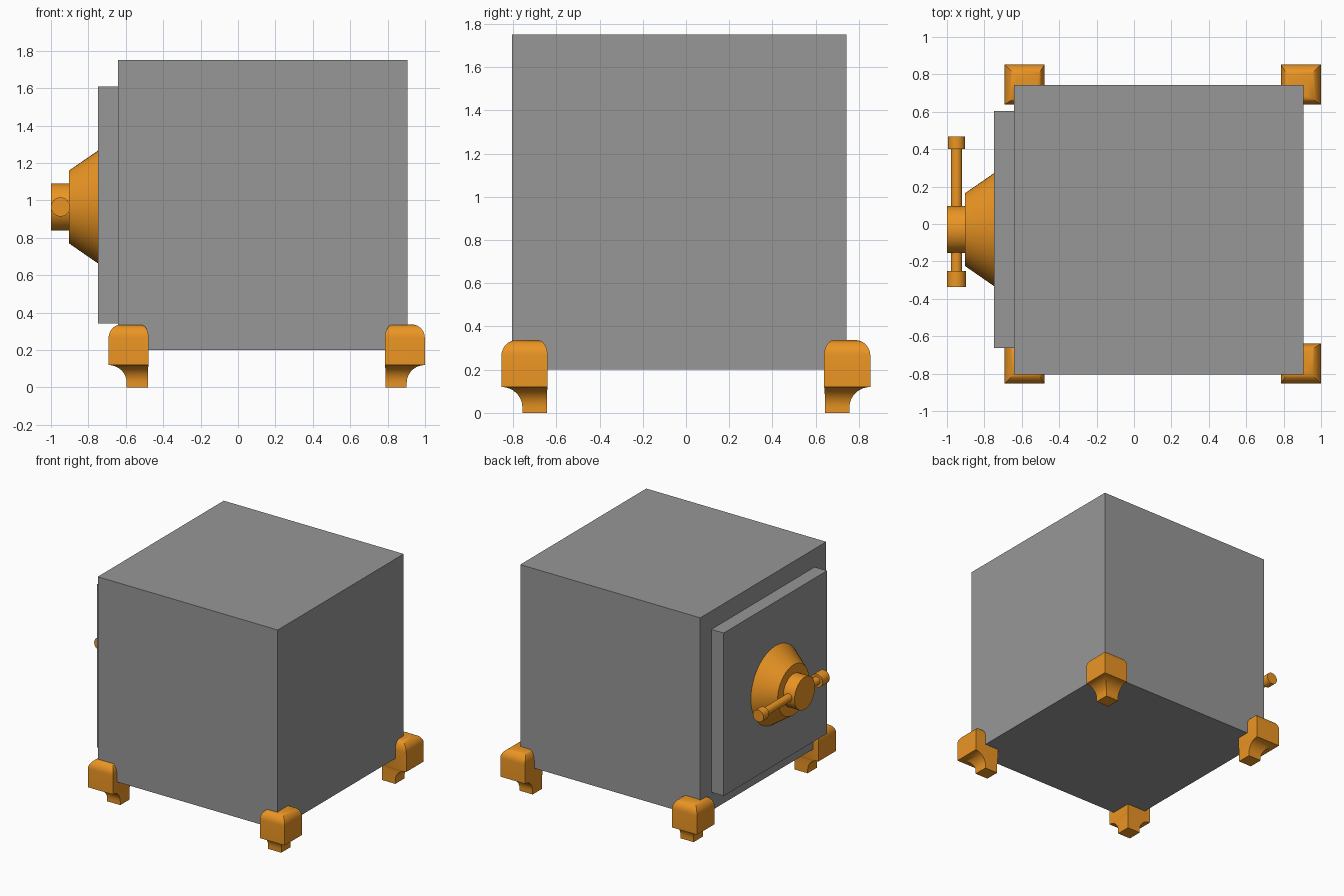
import bpy, bmesh, math
from mathutils import Matrix

if "Cube" in bpy.data.objects:
    bpy.data.objects.remove(bpy.data.objects["Cube"])

brass = bpy.data.materials.new("brass")
brass.diffuse_color = (0.83, 0.30, 0.017, 1)
brass.use_nodes = True
brass.node_tree.nodes["Principled BSDF"].inputs["Base Color"].default_value = brass.diffuse_color
steel = bpy.data.materials.new("steel")
steel.diffuse_color = (0.31, 0.31, 0.31, 1)
steel.use_nodes = True
steel.node_tree.nodes["Principled BSDF"].inputs["Base Color"].default_value = steel.diffuse_color


def finish(name, bm, mat, smooth=True):
    bmesh.ops.recalc_face_normals(bm, faces=bm.faces)
    me = bpy.data.meshes.new(name)
    bm.to_mesh(me)
    bm.free()
    ob = bpy.data.objects.new(name, me)
    bpy.context.collection.objects.link(ob)
    me.materials.append(mat)
    if smooth:
        bpy.ops.object.select_all(action='DESELECT')
        ob.select_set(True)
        bpy.context.view_layer.objects.active = ob
        bpy.ops.object.shade_smooth_by_angle(angle=math.radians(35))
    return ob


def box(name, lo, hi):
    bm = bmesh.new()
    size = [b - a for a, b in zip(lo, hi)]
    mid = [(a + b) / 2 for a, b in zip(lo, hi)]
    bmesh.ops.create_cube(bm, size=1, matrix=Matrix.Translation(mid) @ Matrix.Diagonal((*size, 1)))
    return finish(name, bm, steel, smooth=False)


def turned(name, axis, a, b, ra, rb, centre):
    """Cylinder or cone along an axis from a (radius ra) to b (radius rb)."""
    bm = bmesh.new()
    pos = list(centre)
    pos['XYZ'.index(axis)] = (a + b) / 2
    rot = Matrix.Rotation(math.pi / 2, 4, 'Y') if axis == 'X' else Matrix.Rotation(-math.pi / 2, 4, 'X')
    bmesh.ops.create_cone(bm, cap_ends=True, segments=48, radius1=ra, radius2=rb,
                          depth=b - a, matrix=Matrix.Translation(pos) @ rot)
    return finish(name, bm, brass)


def foot(name, x, y, sx, sy):
    """Square foot lofted up z; x, y is the outer corner, sx, sy point outward."""
    w = 0.214
    rings = [(0.097, w - 0.004, 0.0)]    # outer inset, inner inset, height
    for i in range(9):                   # concave scoop
        t = math.pi / 2 * i / 8
        rings.append((0.097 * math.cos(t), w - 0.004 * math.cos(t), 0.025 + 0.095 * math.sin(t)))
    for i in range(9):                   # rounded shoulder
        t = math.pi / 2 * i / 8
        rings.append((0.07 * (1 - math.cos(t)), w - 0.045 * (1 - math.cos(t)),
                      0.265 + 0.072 * math.sin(t)))
    bm = bmesh.new()
    loops = []
    for o, n, z in rings:
        loops.append([bm.verts.new((x - sx * u, y - sy * v, z))
                      for u, v in ((o, o), (n, o), (n, n), (o, n))])
    for lo, hi in zip(loops, loops[1:]):
        for k in range(4):
            j = (k + 1) % 4
            bm.faces.new((lo[k], lo[j], hi[j], hi[k]))
    bm.faces.new(loops[0])
    bm.faces.new(loops[-1])
    return finish(name, bm, brass)


# Safe body and door
box("safe_body", (-0.642, -0.805, 0.20), (0.905, 0.742, 1.75))
box("door", (-0.748, -0.663, 0.342), (-0.64, 0.605, 1.608))

# Door dial and hub
c = (-0.949, -0.03, 0.965)
turned("dial_cone", 'X', -0.903, -0.748, 0.195, 0.302, c)
turned("handle_hub", 'X', -1.0, -0.903, 0.126, 0.126, c)

# Handle bar with end knobs
turned("handle_bar", 'Y', -0.30, 0.43, 0.03, 0.03, c)
turned("handle_knob_near", 'Y', -0.337, -0.25, 0.051, 0.051, c)
turned("handle_knob_far", 'Y', 0.40, 0.468, 0.046, 0.046, c)

# Four corner feet
for xn, x, sx in (("left", -0.692, -1), ("right", 0.999, 1)):
    for yn, y, sy in (("front", -0.854, -1), ("back", 0.853, 1)):
        foot(f"foot_{yn}_{xn}", x, y, sx, sy)
